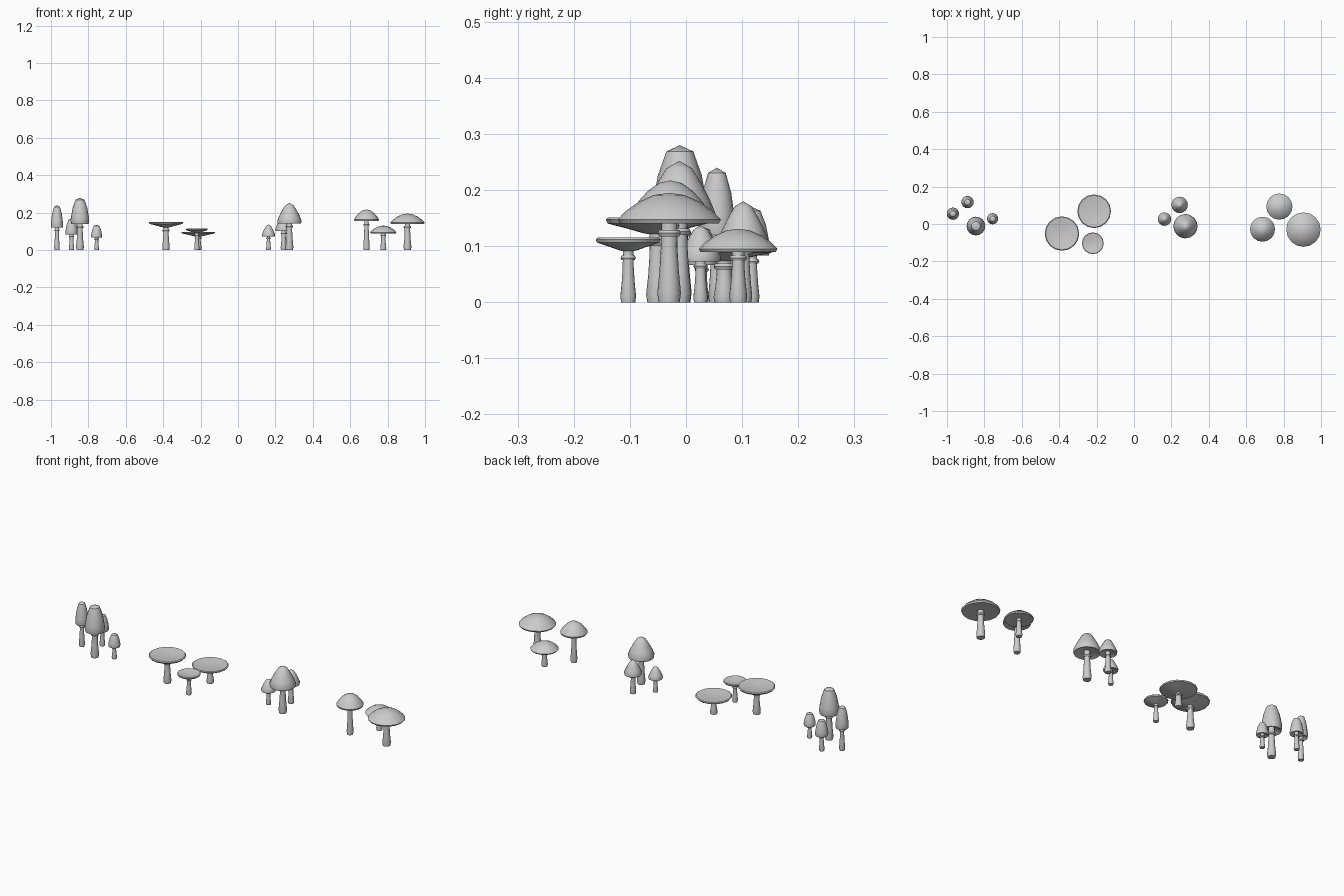
import bpy, math

if "Cube" in bpy.data.objects:
    bpy.data.objects.remove(bpy.data.objects["Cube"])

SEG = 16

def lathe(name, profile, x, y):
    """Revolve (radius, z) points about a vertical axis at x, y."""
    verts, faces, rings = [], [], []
    for r, z in profile:
        if r < 1e-5:
            rings.append([len(verts)])
            verts.append((0, 0, z))
        else:
            rings.append(list(range(len(verts), len(verts) + SEG)))
            for i in range(SEG):
                a = 2 * math.pi * i / SEG
                verts.append((r * math.cos(a), r * math.sin(a), z))
    for a, b in zip(rings, rings[1:]):
        for i in range(SEG):
            j = (i + 1) % SEG
            if len(a) == 1:
                faces.append((a[0], b[i], b[j]))
            elif len(b) == 1:
                faces.append((a[i], b[0], a[j]))
            else:
                faces.append((a[i], b[i], b[j], a[j]))
    mesh = bpy.data.meshes.new(name)
    mesh.from_pydata(verts, [], faces)
    obj = bpy.data.objects.new(name, mesh)
    obj.location = (x, y, 0)
    bpy.context.collection.objects.link(obj)
    bpy.ops.object.select_all(action='DESELECT')
    obj.select_set(True)
    bpy.context.view_layer.objects.active = obj
    bpy.ops.object.shade_smooth_by_angle(angle=math.radians(35))
    return obj

# Cap profiles from crown to underside: radius and height as fractions
CAPS = {
    "tall_bell": [(0, 1), (.48, .92), (.78, .62), (.95, .28), (1, .12),
                  (.93, 0), (.75, .04), (.3, .12), (0, .12)],
    "cone": [(0, 1), (.35, .88), (.62, .62), (.85, .35), (1, .13),
             (.96, 0), (.75, .05), (.25, .1), (0, .1)],
    "dome": [(0, 1), (.3, .93), (.6, .7), (.85, .4), (1, .13),
             (.96, 0), (.7, .04), (.2, .08), (0, .08)],
    "funnel": [(0, .72), (.35, .78), (.7, .9), (.95, 1), (1, .88),
               (.96, .65), (.6, .38), (.25, .08), (0, 0)],
}

# kind, x, y, cap radius, cap bottom z, cap top z, stem base radius
MUSHROOMS = [
    ("tall_bell", -.968, .055, .033, .12, .24, .015),
    ("tall_bell", -.89, .117, .033, .083, .17, .014),
    ("tall_bell", -.845, -.011, .05, .14, .28, .021),
    ("tall_bell", -.756, .028, .03, .066, .135, .013),
    ("funnel", -.385, -.051, .092, .12, .151, .02),
    ("funnel", -.213, .068, .09, .072, .098, .019),
    ("funnel", -.22, -.103, .058, .09, .115, .014),
    ("cone", .163, .026, .036, .073, .137, .013),
    ("cone", .244, .102, .044, .102, .18, .016),
    ("cone", .275, -.012, .065, .143, .252, .021),
    ("dome", .687, -.028, .067, .155, .217, .017),
    ("dome", .777, .093, .07, .09, .131, .016),
    ("dome", .906, -.03, .092, .14, .195, .021),
]

for n, (kind, x, y, r, z0, z1, s) in enumerate(MUSHROOMS, 1):
    # cap with rounded rim
    lathe(f"{kind}_cap_{n}", [(f * r, z0 + h * (z1 - z0)) for f, h in CAPS[kind]], x, y)
    # tapered stem with a swollen foot, running into the cap
    top = z0 + .13 * (z1 - z0)
    lathe(f"stem_{n}", [(0, top), (.68 * s, top), (.7 * s, .7 * z0), (.82 * s, .4 * z0),
                        (1 * s, .12 * z0), (.9 * s, .0), (0, 0)], x, y)
    # collar ring just under the cap
    c, t = z0 * .88, .28 * s
    lathe(f"collar_{n}", [(.6 * s, c + t), (.85 * s, c + t), (.98 * s, c),
                          (.85 * s, c - t), (.6 * s, c - t)], x, y)
